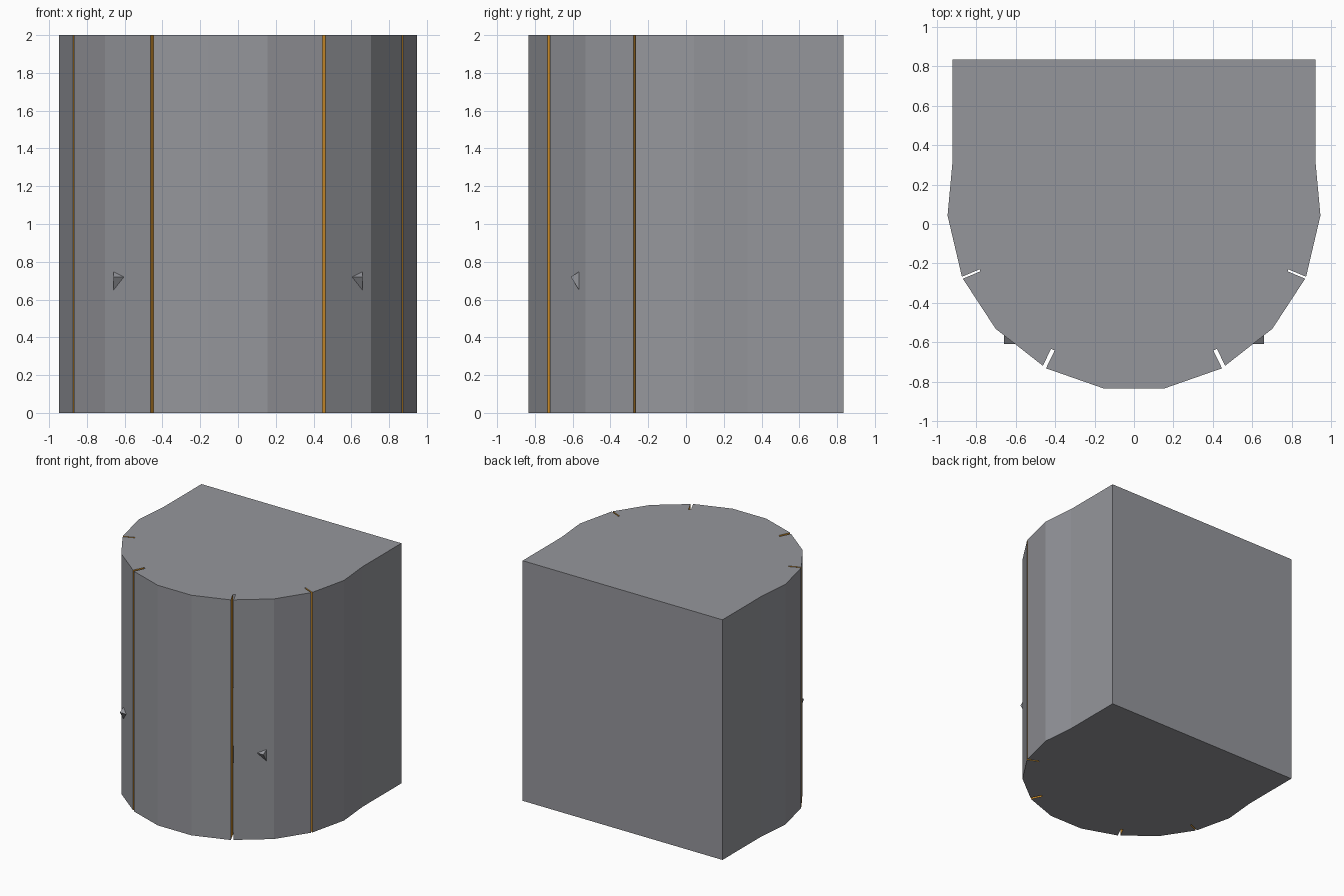
import bpy, bmesh, math

if "Cube" in bpy.data.objects:
    bpy.data.objects.remove(bpy.data.objects["Cube"])

HEIGHT = 2.0

# Right half of the outline, from front centre round to the back corner
half = [(0.155, -0.835),
        (0.447, -0.733), (0.403, -0.642), (0.421, -0.634), (0.463, -0.720),  # front slot
        (0.703, -0.532),
        (0.869, -0.278), (0.782, -0.241), (0.781, -0.229), (0.874, -0.268),  # side slot
        (0.947, 0.043), (0.921, 0.325), (0.921, 0.835)]
SLOT_WALLS = {1, 3, 6, 8}
SLOT_OPENINGS = {2, 7}

outline = half + [(-x, y) for x, y in reversed(half)]
count = len(outline)


def material(name, colour):
    mat = bpy.data.materials.new(name)
    mat.diffuse_color = (*colour, 1)
    mat.use_nodes = True
    mat.node_tree.nodes["Principled BSDF"].inputs["Base Color"].default_value = mat.diffuse_color
    return mat


def edge_kind(i):
    k = min(i, count - 2 - i)
    return "slot" if k in SLOT_WALLS else "open" if k in SLOT_OPENINGS else "wall"


def extruded_outline(name, kind, caps, mat):
    """Upright faces for the outline edges of one kind, with optional caps."""
    bm = bmesh.new()
    low = [bm.verts.new((x, y, 0)) for x, y in outline]
    high = [bm.verts.new((x, y, HEIGHT)) for x, y in outline]
    for i in range(count):
        if edge_kind(i) == kind:
            j = (i + 1) % count
            bm.faces.new((low[i], low[j], high[j], high[i]))
    if caps:
        bm.faces.new(high)
        bm.faces.new(low[::-1])
    bmesh.ops.delete(bm, geom=[v for v in bm.verts if not v.link_faces], context='VERTS')
    mesh = bpy.data.meshes.new(name)
    bm.to_mesh(mesh)
    bm.free()
    mesh.materials.append(mat)
    obj = bpy.data.objects.new(name, mesh)
    bpy.context.collection.objects.link(obj)


dark_grey = material("dark_grey", (0.30, 0.305, 0.33))
orange = material("orange", (0.8, 0.35, 0.03))

# Dark grey shell with top and bottom
extruded_outline("shell", "wall", True, dark_grey)

# Orange walls lining the four slots
extruded_outline("slot_walls", "slot", False, orange)

# Tilted block inside, whose front corners poke through the shell
tilt = math.radians(32)
length, depth = 0.48, 0.26
cy = -0.610 + length / 2 * math.cos(tilt) + depth / 2 * math.sin(tilt)
cz = 0.72 + length / 2 * math.sin(tilt) - depth / 2 * math.cos(tilt)
bpy.ops.mesh.primitive_cube_add(size=1, location=(0, cy, cz), rotation=(tilt, 0, 0))
block = bpy.context.object
block.name = "inner_block"
block.scale = (1.32, length, depth)
block.data.materials.append(dark_grey)
